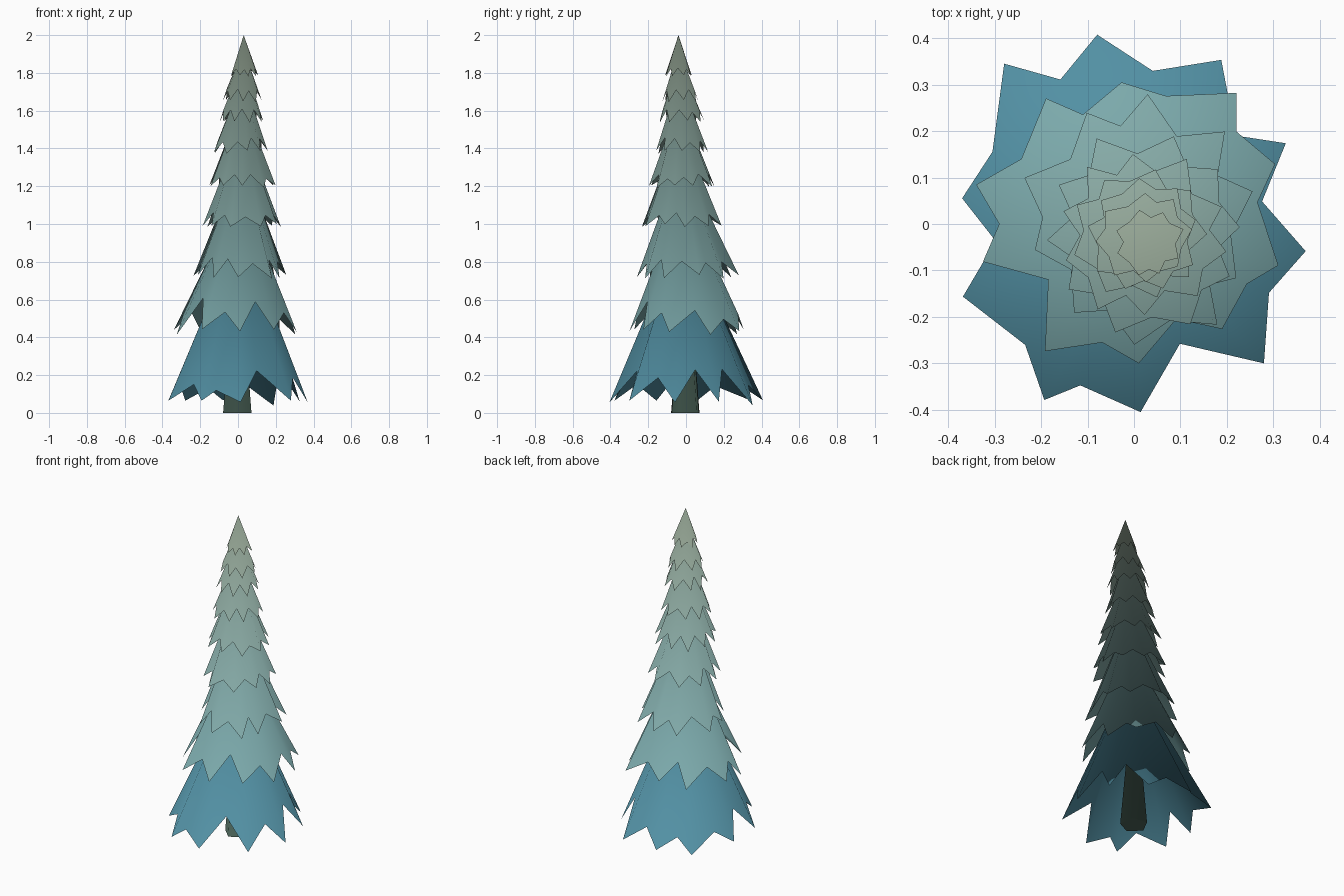
import bpy, bmesh, random
from math import sin, cos, radians
from mathutils import Vector

if "Cube" in bpy.data.objects:
    bpy.data.objects.remove(bpy.data.objects["Cube"])

random.seed(4)


def finish(bm, name, colour, centre, lean):
    """Make the object, with soft foliage normals that point mostly upwards."""
    mesh = bpy.data.meshes.new(name)
    bm.to_mesh(mesh)
    bm.free()
    normals = []
    for p in mesh.polygons:
        p.use_smooth = True
        for i in p.vertices:
            co = mesh.vertices[i].co
            out = Vector((co.x - centre[0], co.y - centre[1], 0))
            soft = Vector((0, 0, 1)) + out * lean
            normals.append(p.normal.copy() if p.normal.z < -.9 else soft.normalized())
    mesh.normals_split_custom_set(normals)
    obj = bpy.data.objects.new(name, mesh)
    bpy.context.collection.objects.link(obj)
    mat = bpy.data.materials.new(name + "_colour")
    mat.diffuse_color = (*colour, 1)
    mat.use_nodes = True
    mat.node_tree.nodes["Principled BSDF"].inputs["Base Color"].default_value = mat.diffuse_color
    mesh.materials.append(mat)
    return obj


def branch_tier(name, centre, apex, tips, z_tip, z_notch, notches, colour):
    """Open cone whose rim zigzags between long tips and short notches."""
    bm = bmesh.new()
    top = bm.verts.new(apex)
    rim = []
    mean = sum(r for a, r in notches) / len(notches)
    for tip, gap in zip(tips, notches):
        # deeper notches sit higher up the cone
        rise = (mean - gap[1]) * 1.1
        for (ang, rad), z in ((tip, z_tip), (gap, z_notch + rise)):
            rim.append(bm.verts.new((centre[0] + rad * cos(radians(ang)),
                                     centre[1] + rad * sin(radians(ang)),
                                     z + random.uniform(-.15, .15) * (z_notch - z_tip))))
    for i, v in enumerate(rim):
        bm.faces.new((v, rim[(i + 1) % len(rim)], top))
    finish(bm, name, colour, centre, 1.8)


def random_tips(count, radius, start):
    step = 360 / count
    return [(start + step * i + random.uniform(-.14, .14) * step,
             radius * random.uniform(.93, 1.05)) for i in range(count)]


def mid_notches(tips, ratio=.79):
    """Notches halfway between neighbouring tips."""
    result = []
    for (a, r), (a2, r2) in zip(tips, tips[1:] + tips[:1]):
        a2 += 360 if a2 < a else 0
        result.append(((a + a2) / 2, (r + r2) / 2 * ratio * random.uniform(.94, 1.06)))
    return result


# Tip angles and radii of the three wide tiers
wide = [
    [(-9, .374), (28, .37), (62, .40), (101, .415), (129, .444),
     (171.5, .374), (203, .40), (243, .425), (272, .405), (313, .41)],
    [(-16, .323), (23, .33), (52, .358), (95, .306), (125, .33),
     (166, .35), (194, .335), (235, .334), (272, .30), (310, .295)],
    [(-29, .24), (16, .255), (47, .272), (86, .28), (115, .264),
     (158, .265), (194, .23), (234, .236), (268, .26), (308, .275)],
]
# Notch angles and radii of the two lowest tiers
gaps = [
    [(10, .28), (41, .29), (83, .332), (117, .349), (153, .342),
     (187, .30), (228, .35), (251.6, .366), (291, .276), (333, .326)],
    [(10, .27), (42, .297), (76, .284), (115, .26), (150, .28),
     (180, .29), (213, .22), (255, .264), (294, .224), (332, .275)],
]

# Narrow tiers: tip count, radius, start angle
narrow = [(10, .218, 5), (10, .182, 20), (9, .148, 0), (9, .124, 15), (8, .10, 5), (8, .076, 22)]
tiers = wide + [random_tips(*n) for n in narrow]
gaps += [mid_notches(t) for t in tiers[2:]]

# Per tier: centre x, centre y, tip height, notch height, cone apex height
layout = [
    (0, 0, .05, .18, .98),
    (0, 0, .43, .545, 1.17),
    (.01, 0, .72, .80, 1.36),
    (.022, -.015, .99, 1.05, 1.53),
    (.015, -.02, 1.20, 1.26, 1.66),
    (.012, -.022, 1.38, 1.44, 1.78),
    (.018, -.025, 1.54, 1.60, 1.87),
    (.022, -.03, 1.65, 1.71, 1.93),
    (.032, -.039, 1.785, 1.82, 2.0),
]
low, middle, high = (.085, .28, .37), (.20, .40, .41), (.34, .43, .34)
for i, (cx, cy, zt, zn, za) in enumerate(layout):
    t = (i - 1) / 7
    if i == 0:
        colour = low
    else:
        colour = [m + (h - m) * t for m, h in zip(middle, high)]
    branch_tier(f"branch_tier_{i + 1}", (cx, cy), (.03 * za / 2, -.04 * za / 2, za),
                tiers[i], zt, zn, gaps[i], colour)

# Five-sided tapering trunk with one corner facing the back right
bm = bmesh.new()
ring = [radians(45 + 72 * k) for k in range(5)]
base = [bm.verts.new((.08 * cos(a), .08 * sin(a), 0)) for a in ring]
end = [bm.verts.new((.008 * cos(a), .008 * sin(a), .85)) for a in ring]
for k in range(5):
    n = (k + 1) % 5
    bm.faces.new((base[k], base[n], end[n], end[k]))
bm.faces.new(base[::-1])
bm.faces.new(end)
finish(bm, "trunk", (.075, .135, .105), (0, 0), 2)
